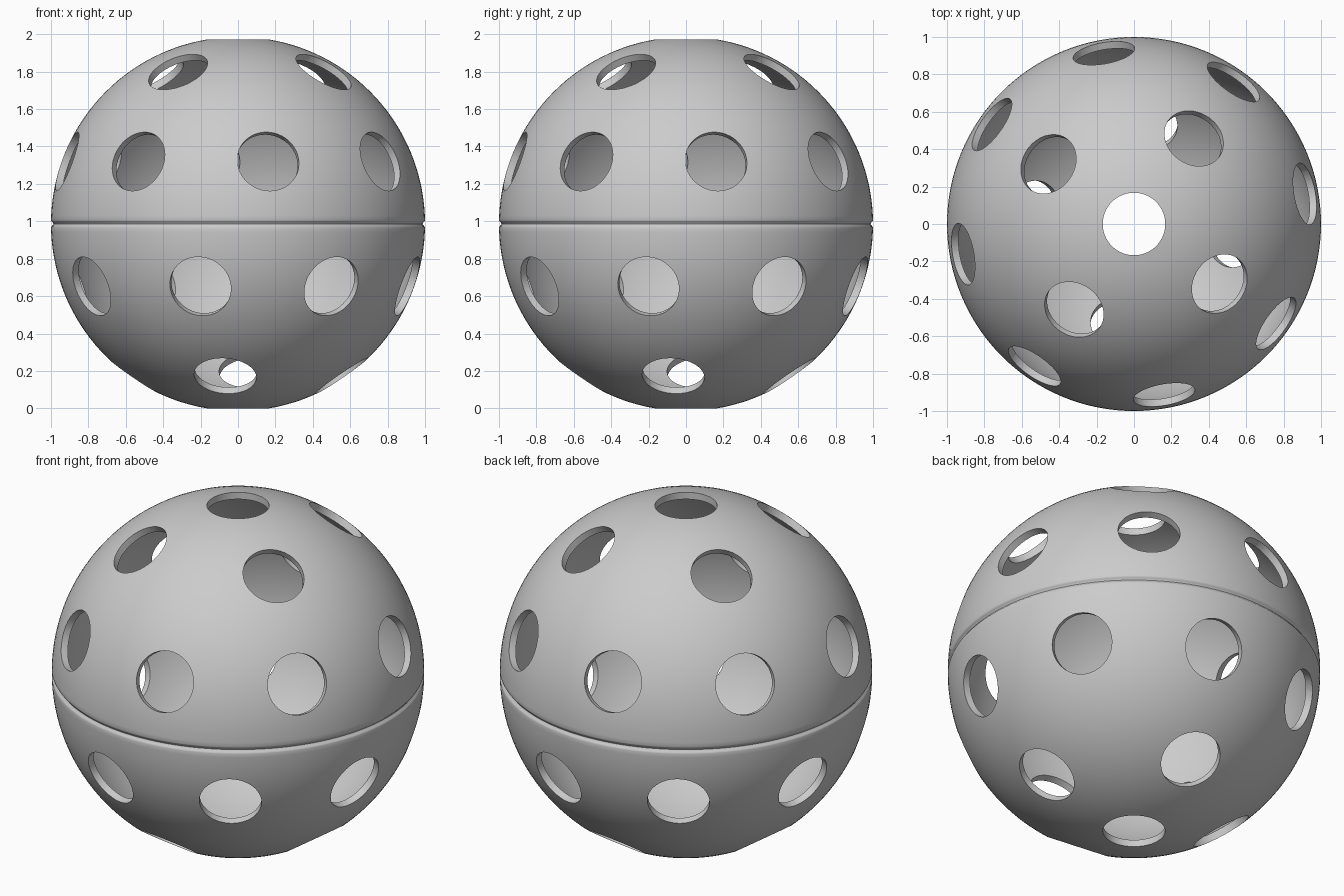
import bpy, bmesh, math
from mathutils import Matrix, Vector

if "Cube" in bpy.data.objects:
    bpy.data.objects.remove(bpy.data.objects["Cube"])

R, THICK, HOLE = 1.0, 0.04, 0.167
CENTRE_Z = math.sqrt(R * R - HOLE * HOLE)
SEGMENTS, ARC_STEPS = 128, 64
GROOVE_HALF, GROOVE_DEPTH = 0.02, 0.013

plastic = bpy.data.materials.new("grey plastic")
plastic.use_nodes = True
grey = (0.6, 0.6, 0.6, 1)
plastic.diffuse_color = grey
plastic.node_tree.nodes["Principled BSDF"].inputs["Base Color"].default_value = grey


def make_object(name, bm):
    bmesh.ops.recalc_face_normals(bm, faces=bm.faces)
    mesh = bpy.data.meshes.new(name)
    bm.to_mesh(mesh)
    bm.free()
    mesh.materials.append(plastic)
    obj = bpy.data.objects.new(name, mesh)
    obj.location.z = CENTRE_Z
    bpy.context.collection.objects.link(obj)
    return obj


def arc(radius, groove):
    """Profile from the top hole to the bottom hole, with an optional seam groove."""
    start = math.asin(HOLE / radius)
    angles = [start + (math.pi - 2 * start) * i / ARC_STEPS for i in range(ARC_STEPS + 1)]
    if groove:
        angles = [a for a in angles if abs(a - math.pi / 2) > GROOVE_HALF * 1.2]
        angles += [math.pi / 2 + GROOVE_HALF * k / 4 for k in range(-4, 5)]
    points = []
    for a in sorted(angles):
        t = abs(a - math.pi / 2) / GROOVE_HALF
        dip = GROOVE_DEPTH * math.cos(t * math.pi / 2) ** 2 if groove and t < 1 else 0
        points.append(Vector(((radius - dip) * math.sin(a), 0, (radius - dip) * math.cos(a))))
    return points


# Hollow shell: closed profile lathed about z, leaving both pole holes open
profile = arc(R, True) + arc(R - THICK, False)[::-1]
bm = bmesh.new()
rings = []
for s in range(SEGMENTS):
    turn = Matrix.Rotation(math.tau * s / SEGMENTS, 3, "Z")
    rings.append([bm.verts.new(turn @ p) for p in profile])
n = len(profile)
for s in range(SEGMENTS):
    a, b = rings[s], rings[(s + 1) % SEGMENTS]
    for i in range(n):
        j = (i + 1) % n
        bm.faces.new((a[i], a[j], b[j], b[i]))
ball = make_object("hollow_ball_shell", bm)

# Hole cutters: (elevation, first azimuth, count) for each ring of holes
hole_rings = [(55.5, -35, 4), (19.8, -80, 8), (-19.8, -102.5, 8), (-55.5, -97, 4)]
bm = bmesh.new()
for elevation, first, count in hole_rings:
    for k in range(count):
        az, el = math.radians(first + 360 * k / count), math.radians(elevation)
        axis = Vector((math.cos(el) * math.cos(az), math.cos(el) * math.sin(az), math.sin(el)))
        place = Matrix.Translation(axis * 0.97) @ axis.to_track_quat("Z", "Y").to_matrix().to_4x4()
        bmesh.ops.create_cone(bm, cap_ends=True, segments=48, radius1=HOLE,
                              radius2=HOLE, depth=0.2, matrix=place)
cutter = make_object("hole_cutters", bm)
cutter.hide_render = True

cut = ball.modifiers.new("holes", "BOOLEAN")
cut.operation = "DIFFERENCE"
cut.solver = "EXACT"
cut.object = cutter

# Apply the holes and shade smooth with crisp rims
bpy.ops.object.select_all(action="DESELECT")
ball.select_set(True)
bpy.context.view_layer.objects.active = ball
bpy.ops.object.modifier_apply(modifier=cut.name)
bpy.data.objects.remove(cutter)
bpy.ops.object.shade_smooth_by_angle(angle=math.radians(40))
